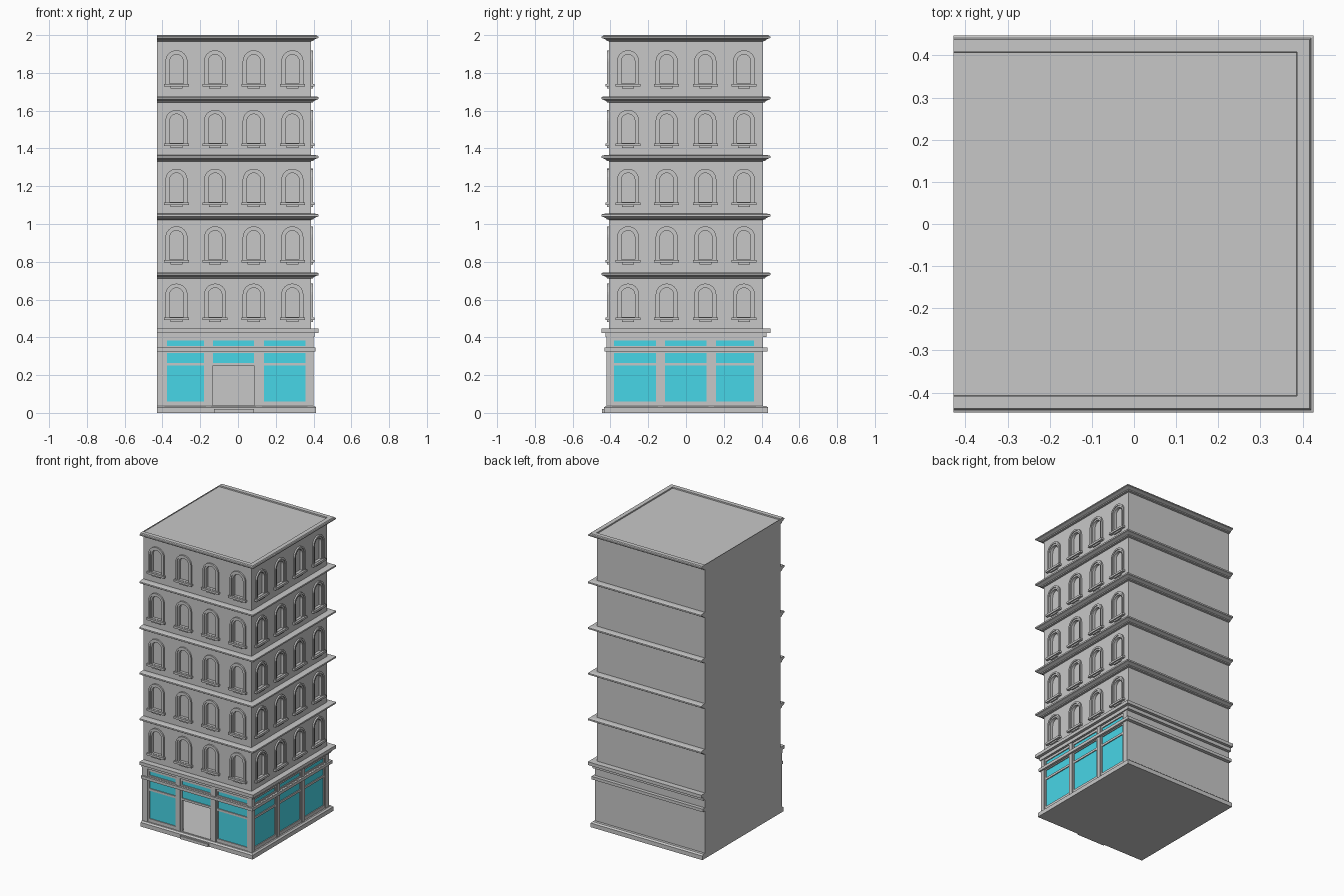
import bpy, bmesh, math

if "Cube" in bpy.data.objects:
    bpy.data.objects.remove(bpy.data.objects["Cube"], do_unlink=True)


def material(name, color):
    m = bpy.data.materials.new(name)
    m.use_nodes = True
    m.diffuse_color = color
    m.node_tree.nodes["Principled BSDF"].inputs["Base Color"].default_value = color
    return m


STONE = material("grey stone", (0.575, 0.575, 0.575, 1))
GLASS = material("turquoise glass", (0.065, 0.68, 0.81, 1))
LEFT, RIGHT, DEPTH = -0.428, 0.386, 0.407   # main wall planes
SHOP = 0.014                                # shop front stands proud


def add_object(name, mesh, mat):
    mesh.materials.clear()
    mesh.materials.append(mat)
    mesh.shade_flat()
    ob = bpy.data.objects.new(name, mesh)
    bpy.context.collection.objects.link(ob)
    return ob


def box(name, x, y, z):
    bm = bmesh.new()
    bmesh.ops.create_cube(bm, size=1)
    for v in bm.verts:
        v.co = [r[0] if c < 0 else r[1] for c, r in zip(v.co, (x, y, z))]
    mesh = bpy.data.meshes.new(name)
    bm.to_mesh(mesh)
    bm.free()
    return add_object(name, mesh, STONE)


def moulding(name, z, profile):
    """Stacked rings stepping out on front, right and back, flush on the blank side."""
    bm = bmesh.new()
    rings = []
    for out, dz in profile:
        x, y = RIGHT + out, DEPTH + out
        rings.append([bm.verts.new((px, py, z + dz))
                      for px, py in ((LEFT, -y), (x, -y), (x, y), (LEFT, y))])
    for a, b in zip(rings, rings[1:]):
        for i in range(4):
            j = (i + 1) % 4
            bm.faces.new((a[i], a[j], b[j], b[i]))
    bm.faces.new(rings[0][::-1])
    bm.faces.new(rings[-1])
    mesh = bpy.data.meshes.new(name)
    bm.to_mesh(mesh)
    bm.free()
    return add_object(name, mesh, STONE)


def panel(name, side, loops, inner, outer, mat=STONE):
    """Flat sheet with nested holes, between two distances from the wall plane."""
    cu = bpy.data.curves.new(name, "CURVE")
    cu.dimensions = "2D"
    cu.fill_mode = "BOTH"
    cu.extrude = (outer - inner) / 2
    for loop in loops:
        sp = cu.splines.new("POLY")
        sp.points.add(len(loop) - 1)
        for p, (u, v) in zip(sp.points, loop):
            p.co = (u, v, 0, 1)
        sp.use_cyclic_u = True
    temp = bpy.data.objects.new(name + "_outline", cu)
    bpy.context.collection.objects.link(temp)
    bpy.context.view_layer.update()
    graph = bpy.context.evaluated_depsgraph_get()
    mesh = bpy.data.meshes.new_from_object(temp.evaluated_get(graph))
    bpy.data.objects.remove(temp, do_unlink=True)
    ob = add_object(name, mesh, mat)
    mid = (inner + outer) / 2
    if side == "front":
        ob.rotation_euler = (math.pi / 2, 0, 0)
        ob.location = (0, -DEPTH - mid, 0)
    else:
        ob.rotation_euler = (math.pi / 2, 0, math.pi / 2)
        ob.location = (RIGHT + mid, 0, 0)
    return ob


def rect(u0, u1, v0, v1):
    return [(u0, v0), (u1, v0), (u1, v1), (u0, v1)]


def arch(u, base, top, width, steps=12):
    r = width / 2
    arc = [(u + r * math.cos(math.pi * i / steps),
            top - r + r * math.sin(math.pi * i / steps)) for i in range(steps + 1)]
    return [(u - r, base), (u + r, base)] + arc


# Upper storeys and plain ground floor walls
box("upper_body", (LEFT, RIGHT - 0.016), (0.016 - DEPTH, DEPTH), (0.44, 1.985))
box("back_wall", (LEFT, RIGHT), (DEPTH - 0.02, DEPTH), (0, 0.45))
box("blank_side_wall", (LEFT, LEFT + 0.02), (-DEPTH, DEPTH), (0, 0.45))

# Mouldings between floors, roof edge, shop ledges and plinth
cornice = [(0, -0.027), (0.013, -0.025), (0.015, -0.019), (0.03, -0.012),
           (0.04, -0.009), (0.04, 0.001), (0.034, 0.004), (0.02, 0.006), (0, 0.006)]
for i, z in enumerate((0.738, 1.049, 1.359, 1.67)):
    moulding(f"floor_cornice_{i + 1}", z, cornice)
moulding("roof_cornice", 2.0, [(0, -0.033), (0.013, -0.031), (0.015, -0.025),
                               (0.03, -0.018), (0.04, -0.015), (0.04, -0.008),
                               (0.034, -0.006), (0.03, 0), (0.001, 0), (0, -0.008)])
moulding("shop_cornice", 0.446, [(0.02, -0.045), (0.02, -0.022), (0.04, -0.022), (0.04, 0)])
moulding("shop_ledge", 0.345, [(0.024, -0.02), (0.024, 0)])
moulding("plinth", 0, [(0.028, 0), (0.028, 0.028), (0.018, 0.037)])

# Arched windows: wall sheet, surround, inner frame, sill and bracket
sill_bases = (0.482, 0.785, 1.09, 1.402, 1.717)
layouts = {"front": (-0.019, (LEFT, RIGHT)), "right": (0, (-DEPTH, DEPTH))}
for side, (middle, (u0, u1)) in layouts.items():
    wins = [(middle + (k - 1.5) * 0.2045, b) for k in range(4) for b in sill_bases]

    def arches(width, lift):
        return [arch(u, b + lift, b + 0.144 + width / 2, width) for u, b in wins]

    panel(f"{side}_upper_wall", side,
          [rect(u0, u1, 0.44, 1.975)] + arches(0.074, 0.025), -0.017, 0)
    panel(f"{side}_window_surrounds", side,
          arches(0.117, 0.02) + arches(0.094, 0.021), -0.005, 0.01)
    panel(f"{side}_window_frames", side,
          arches(0.096, 0.02) + arches(0.072, 0.026), -0.015, 0.004)
    panel(f"{side}_window_sills", side,
          [rect(u - 0.066, u + 0.066, b + 0.01, b + 0.024) for u, b in wins], -0.005, 0.018)
    panel(f"{side}_sill_brackets", side,
          [rect(u - 0.032, u + 0.032, b, b + 0.01) for u, b in wins], -0.005, 0.01)

# Shop fronts: glass spans of each bay, with the doorway in the middle of the front
shop_bays = {"front": [(-0.377, -0.18), (-0.132, 0.085), (0.138, 0.358)],
             "right": [(-0.38, -0.16), (-0.11, 0.108), (0.16, 0.36)]}
for side, bays in shop_bays.items():
    u0, u1 = layouts[side][1]
    edge = (u0, u1 + SHOP) if side == "front" else (u0 - SHOP, u1)
    openings, frames, glass = [], [], []
    for i, (a, b) in enumerate(bays):
        is_door = side == "front" and i == 1
        cell = (a - 0.011, b + 0.011)
        openings += [rect(*cell, 0.037, 0.325), rect(*cell, 0.346, 0.398)]
        frames += [rect(*cell, 0.037, 0.325), rect(*cell, 0.346, 0.398),
                   rect(a, b, 0.265, 0.318), rect(a, b, 0.355, 0.382),
                   rect(a, b, 0.04 if is_door else 0.06, 0.25)]
        glass += [rect(a, b, 0.255 if is_door else 0.05, 0.32), rect(a, b, 0.35, 0.39)]
    panel(f"{side}_shop_wall", side,
          [rect(*edge, 0, 0.44)] + openings, -0.012, SHOP)
    panel(f"{side}_shop_frames", side, frames, -0.011, SHOP - 0.006)
    panel(f"{side}_shop_glass", side, glass, -0.009, 0.002, GLASS)

# Entrance step
box("entrance_step", (-0.127, 0.085), (-0.444, -0.41), (0, 0.02))
